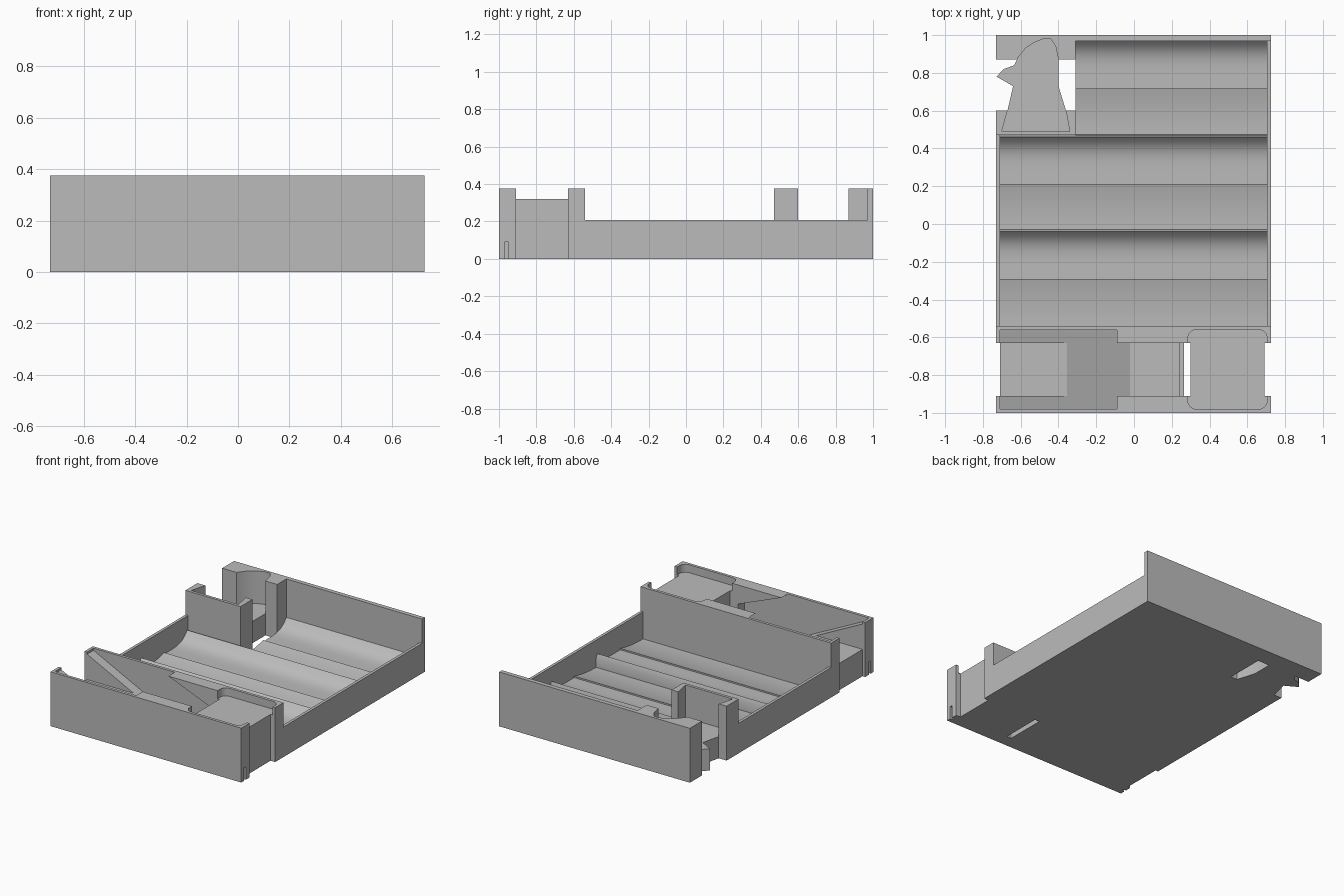
import bpy, bmesh, math
from mathutils import Vector

if "Cube" in bpy.data.objects:
    bpy.data.objects.remove(bpy.data.objects["Cube"])

gray = bpy.data.materials.new("plain_gray")
gray.diffuse_color = (0.5, 0.5, 0.5, 1)
gray.use_nodes = True
gray.node_tree.nodes["Principled BSDF"].inputs["Base Color"].default_value = gray.diffuse_color


def prism(name, pts, lo, hi, axis="z"):
    """Extrude a closed 2D outline from lo to hi along an axis."""
    def place(p, t):
        if axis == "z":
            return (p[0], p[1], t)
        if axis == "y":
            return (p[0], t, p[1])
        return (t, p[0], p[1])
    bm = bmesh.new()
    a = [bm.verts.new(place(p, lo)) for p in pts]
    b = [bm.verts.new(place(p, hi)) for p in pts]
    bm.faces.new(a)
    bm.faces.new(b[::-1])
    n = len(pts)
    for i in range(n):
        j = (i + 1) % n
        bm.faces.new((a[i], b[i], b[j], a[j]))
    bmesh.ops.recalc_face_normals(bm, faces=bm.faces)
    me = bpy.data.meshes.new(name)
    bm.to_mesh(me)
    bm.free()
    me.materials.append(gray)
    ob = bpy.data.objects.new(name, me)
    bpy.context.collection.objects.link(ob)
    return ob


def box(name, x0, x1, y0, y1, z0, z1):
    return prism(name, [(x0, y0), (x1, y0), (x1, y1), (x0, y1)], z0, z1)


def carve(ob, cutters):
    """Subtract each cutter, bake the result and remove the cutters."""
    for c in cutters:
        c.hide_render = True
        m = ob.modifiers.new("cut", "BOOLEAN")
        m.operation = "DIFFERENCE"
        m.solver = "EXACT"
        m.object = c
    bpy.context.view_layer.update()
    dg = bpy.context.evaluated_depsgraph_get()
    me = bpy.data.meshes.new_from_object(ob.evaluated_get(dg))
    ob.modifiers.clear()
    ob.data = me
    for c in cutters:
        bpy.data.objects.remove(c)


def rounded(x0, x1, y0, y1, r, n=6):
    pts = []
    for cx, cy, a0 in ((x1 - r, y1 - r, 0), (x0 + r, y1 - r, 90),
                       (x0 + r, y0 + r, 180), (x1 - r, y0 + r, 270)):
        for i in range(n + 1):
            a = math.radians(a0 + 90 * i / n)
            pts.append((cx + r * math.cos(a), cy + r * math.sin(a)))
    return pts


def smooth(ob):
    bpy.ops.object.select_all(action="DESELECT")
    ob.select_set(True)
    bpy.context.view_layer.objects.active = ob
    bpy.ops.object.shade_smooth_by_angle(angle=math.radians(25))


# Front bay: sloped card slot, finger windows and a token pocket
bay = box("front_bay", -0.73, 0.725, -1, -0.54, 0, 0.375)
slot = [(-0.71, 0.5), (-0.71, 0.36), (-0.02, 0.02), (0.24, 0.02),
        (0.24, 0.243), (-0.09, 0.375), (-0.09, 0.5)]
wy = (-0.91, -0.63)
cuts = [
    prism("slot_cut", slot, -0.98, -0.56, "y"),
    box("window_cut", -0.8, 0.28, *wy, 0.185, 0.5),
    box("left_end_cut", -0.8, -0.71, *wy, -0.1, 0.6),
    box("slit_cut", 0.265, 0.30, *wy, -0.1, 0.55),
    box("right_end_cut", 0.69, 0.8, *wy, -0.1, 0.6),
    prism("token_cut", rounded(0.285, 0.705, -0.98, -0.56, 0.045), 0.32, 0.52),
    box("token_window_cut", 0.29, 0.85, *wy, 0.32, 0.53),
    box("left_notch", -0.8, -0.71, -0.97, -0.95, -0.1, 0.09),
    box("right_notch", 0.705, 0.8, -0.97, -0.95, -0.1, 0.09),
]
carve(bay, cuts)
smooth(bay)


def row_curve(y0, y1):
    """Stepped concave floor of one row, listed from front to back."""
    mid = (y0 + y1) / 2 - 0.005
    pts = []
    for a, b, low, rise, power in ((y0, mid, 0.02, 0.03, 2),
                                   (mid, y1, 0.04, 0.07, 5)):
        for i in range(11):
            t = i / 10
            pts.append((a + (b - a) * t, low + rise * t ** power))
    return pts


# Curved row floors with thin lips between them
rear = [(0.47, 0), (0.47, 0.065)] + row_curve(0.475, 0.97)
rear += [(0.97, 0.375), (1.0, 0.375), (1.0, 0)]
smooth(prism("rear_row", rear, -0.31, 0.715, "x"))

front = [(-0.54, 0)] + row_curve(-0.53, -0.04) + [(-0.028, 0.08)]
front += row_curve(-0.027, 0.46) + [(0.47, 0.08), (0.47, 0)]
front.insert(1, (-0.54, 0.02))
smooth(prism("front_rows", front, -0.72, 0.715, "x"))

# Side walls
box("right_wall", 0.705, 0.725, -0.54, 1, 0, 0.207)
box("right_rear_post", 0.705, 0.725, 0.97, 1, 0.207, 0.375)
box("left_wall", -0.73, -0.71, -0.54, 0.47, 0, 0.207)

# Shaped holder for the playing piece in the rear left corner
piece = [(-0.70, 0.49), (-0.34, 0.49), (-0.36, 0.60), (-0.40, 0.73),
         (-0.40, 0.87), (-0.415, 0.94), (-0.44, 0.98), (-0.48, 0.98),
         (-0.53, 0.96), (-0.575, 0.93), (-0.61, 0.885), (-0.62, 0.87),
         (-0.635, 0.84), (-0.69, 0.82), (-0.728, 0.78), (-0.64, 0.73),
         (-0.67, 0.60)]
holder = box("piece_holder", -0.73, -0.31, 0.47, 1, 0, 0.375)
left_gap = [(-0.9, 0.60), (-0.67, 0.60), (-0.64, 0.73), (-0.728, 0.78),
            (-0.69, 0.82), (-0.635, 0.84), (-0.62, 0.87), (-0.9, 0.87)]
right_gap = [(-0.36, 0.60), (-0.2, 0.60), (-0.2, 0.87), (-0.40, 0.87), (-0.40, 0.73)]
carve(holder, [
    prism("left_gap_cut", left_gap, -0.1, 0.5),
    prism("right_gap_cut", right_gap, -0.1, 0.55),
    prism("piece_cut", piece, 0.15, 0.6),
])
smooth(holder)
